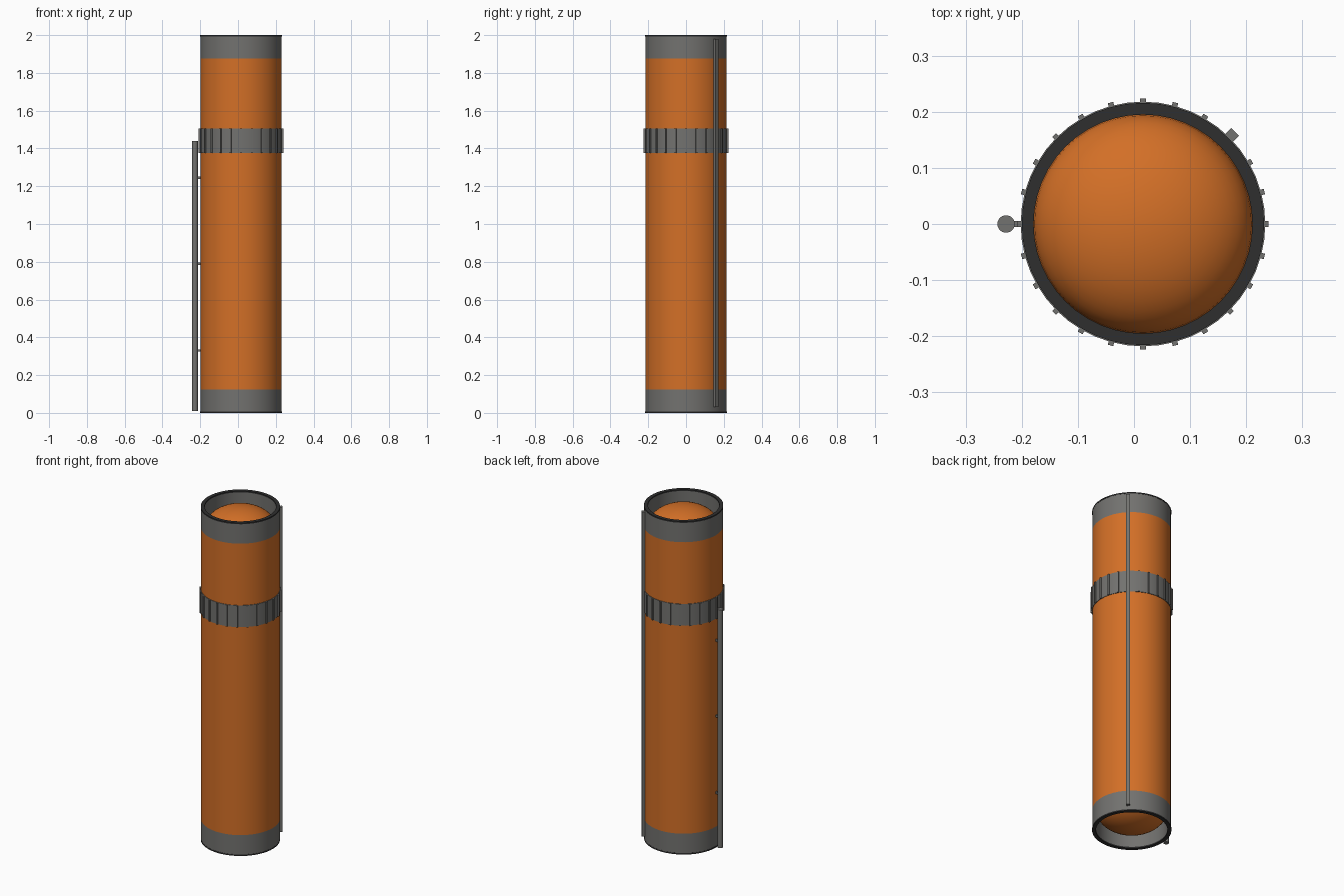
import bpy, bmesh, math
from mathutils import Matrix, Vector

cube = bpy.data.objects.get("Cube")
if cube:
    bpy.data.objects.remove(cube, do_unlink=True)

CX = 0.016          # tank axis
R = 0.215           # tank radius
R_IN = 0.195        # inner radius of the end skirts
SIDES = 48


def material(name, rgb):
    m = bpy.data.materials.new(name)
    m.use_nodes = True
    m.diffuse_color = (*rgb, 1)
    m.node_tree.nodes["Principled BSDF"].inputs["Base Color"].default_value = (*rgb, 1)
    return m


ORANGE = material("burnt orange", (0.65, 0.16, 0.02))
GREY = material("warm grey", (0.17, 0.168, 0.16))
DARK = material("dark rim", (0.028, 0.028, 0.028))


def finish(name, bm, mat, smooth=True):
    bmesh.ops.recalc_face_normals(bm, faces=bm.faces)
    mesh = bpy.data.meshes.new(name)
    bm.to_mesh(mesh)
    bm.free()
    mesh.materials.append(mat)
    obj = bpy.data.objects.new(name, mesh)
    bpy.context.collection.objects.link(obj)
    if smooth:
        bpy.ops.object.select_all(action='DESELECT')
        obj.select_set(True)
        bpy.context.view_layer.objects.active = obj
        bpy.ops.object.shade_smooth_by_angle(angle=math.radians(35))
    return obj


def lathe(name, profile, mat, closed=False):
    """Spin (radius, height) points around the tank axis."""
    bm = bmesh.new()
    verts = [bm.verts.new((CX + r, 0, z)) for r, z in profile]
    edges = [bm.edges.new(pair) for pair in zip(verts, verts[1:])]
    if closed:
        edges.append(bm.edges.new((verts[-1], verts[0])))
    bmesh.ops.spin(bm, geom=verts + edges, cent=(CX, 0, 0), axis=(0, 0, 1),
                   angle=math.tau, steps=SIDES, use_duplicate=False)
    bmesh.ops.remove_doubles(bm, verts=bm.verts, dist=1e-5)
    return finish(name, bm, mat)


def ring(name, r0, r1, z0, z1, mat):
    return lathe(name, [(r0, z0), (r1, z0), (r1, z1), (r0, z1)], mat, closed=True)


def add_box(bm, centre, size, angle=0):
    """Box placed relative to the tank axis and turned about it."""
    mat = (Matrix.Translation((CX, 0, 0)) @ Matrix.Rotation(angle, 4, 'Z')
           @ Matrix.Translation(centre) @ Matrix.Diagonal(Vector((*size, 1))))
    bmesh.ops.create_cube(bm, size=1, matrix=mat)


# Main tank wall
lathe("tank_wall", [(R, 0.125), (R, 1.875)], ORANGE)

# End skirts, dark rims and domes, mirrored about mid height
for end, base, up in (("lower", 0, 1), ("upper", 2, -1)):
    def level(h):
        return base + up * h
    ring(end + "_skirt", R_IN, R, level(0.008), level(0.125), GREY)
    ring(end + "_rim", R_IN, R + 0.001, level(0), level(0.008), DARK)
    dome = [(R_IN * math.cos(t), level(0.13 - 0.12 * math.sin(t)))
            for t in (i * math.pi / 24 for i in range(13))]
    lathe(end + "_dome", dome, ORANGE)

# Ribbed collar between the two tanks
ring("collar_band", R - 0.005, R + 0.003, 1.375, 1.505, GREY)
bm = bmesh.new()
for i in range(24):
    add_box(bm, (R + 0.003, 0, 1.44), (0.012, 0.01, 0.13), i * math.tau / 24)
finish("collar_ribs", bm, GREY, smooth=False)

# Cable tray running up the back left side
bm = bmesh.new()
add_box(bm, (R + 0.006, 0, 1.005), (0.022, 0.02, 1.95), math.pi / 4)
finish("cable_tray", bm, GREY, smooth=False)

# Feed pipe on the right side with its brackets
bm = bmesh.new()
bmesh.ops.create_cone(bm, cap_ends=True, segments=24, radius1=0.0155, radius2=0.0155,
                      depth=1.43, matrix=Matrix.Translation((-0.228, 0, 0.725)))
finish("feed_pipe", bm, GREY)
bm = bmesh.new()
for z in (0.33, 0.79, 1.245):
    add_box(bm, (R + 0.008, 0, z), (0.026, 0.01, 0.012), math.pi)
finish("pipe_brackets", bm, GREY, smooth=False)
